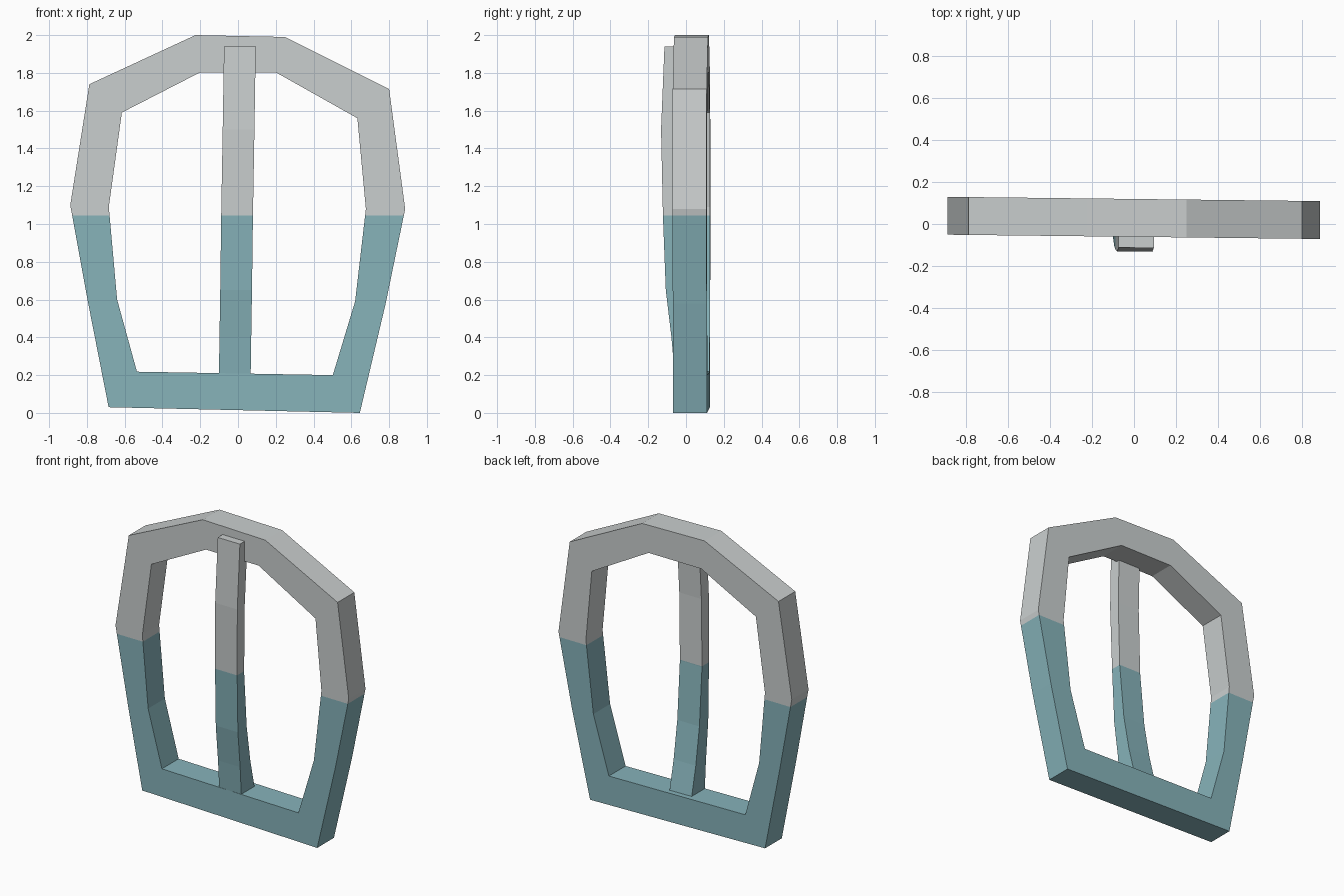
import bpy, bmesh

if "Cube" in bpy.data.objects:
    bpy.data.objects.remove(bpy.data.objects["Cube"])

SPLIT = 1.045  # height of the colour change


def material(name, rgb):
    m = bpy.data.materials.new(name)
    m.diffuse_color = (*rgb, 1)
    m.use_nodes = True
    m.node_tree.nodes["Principled BSDF"].inputs["Base Color"].default_value = m.diffuse_color
    return m


MATS = [material("muted teal", (0.24, 0.45, 0.49)),
        material("pale grey", (0.59, 0.62, 0.62))]


def sweep(name, sections, closed):
    """Join four-cornered sections into a bar, cut it at SPLIT and colour by height."""
    bm = bmesh.new()
    rings = [[bm.verts.new(p) for p in s] for s in sections]
    n = len(rings)
    for i in range(n if closed else n - 1):
        a, b = rings[i], rings[(i + 1) % n]
        for k in range(4):
            j = (k + 1) % 4
            bm.faces.new((a[k], a[j], b[j], b[k]))
    if not closed:
        bm.faces.new(rings[0])
        bm.faces.new(rings[-1])
    bmesh.ops.bisect_plane(bm, geom=bm.verts[:] + bm.edges[:] + bm.faces[:],
                           plane_co=(0, 0, SPLIT), plane_no=(0, 0, 1))
    bmesh.ops.recalc_face_normals(bm, faces=bm.faces[:])
    for f in bm.faces:
        f.material_index = int(f.calc_center_median().z > SPLIT)
    me = bpy.data.meshes.new(name)
    bm.to_mesh(me)
    bm.free()
    for m in MATS:
        me.materials.append(m)
    ob = bpy.data.objects.new(name, me)
    bpy.context.collection.objects.link(ob)
    return ob


# Buckle frame: matching outer and inner outlines, slightly turned about z
outer = [(-.685, .03), (.645, .0), (.782, .58), (.885, 1.08), (.80, 1.715),
         (.25, 1.99), (-.225, 2.0), (-.787, 1.74), (-.888, 1.10), (-.795, .59)]
inner = [(-.535, .218), (.502, .20), (.62, .59), (.677, 1.08), (.632, 1.56),
         (.20, 1.803), (-.20, 1.803), (-.615, 1.59), (-.684, 1.09), (-.64, .60)]


def frame_y(x, y):
    return y - 0.0115 * x


frame = [[(o[0], frame_y(o[0], -.061), o[1]), (o[0], frame_y(o[0], .119), o[1]),
          (i[0], frame_y(i[0], .119), i[1]), (i[0], frame_y(i[0], -.061), i[1])]
         for o, i in zip(outer, inner)]
sweep("buckle_frame", frame, True)

# Prong: bowed bar given as height, centre x, front y, back y
path = [(.20, -.017, -.058, .085), (.40, -.014, -.075, .035), (.65, -.010, -.105, -.01),
        (1.04, -.005, -.120, -.045), (1.5, .003, -.130, -.05), (1.94, .010, -.112, -.03)]
prong = [[(cx - .084, f, z), (cx + .084, f - .002, z),
          (cx + .084, b - .002, z), (cx - .084, b, z)] for z, cx, f, b in path]
sweep("buckle_prong", prong, False)
